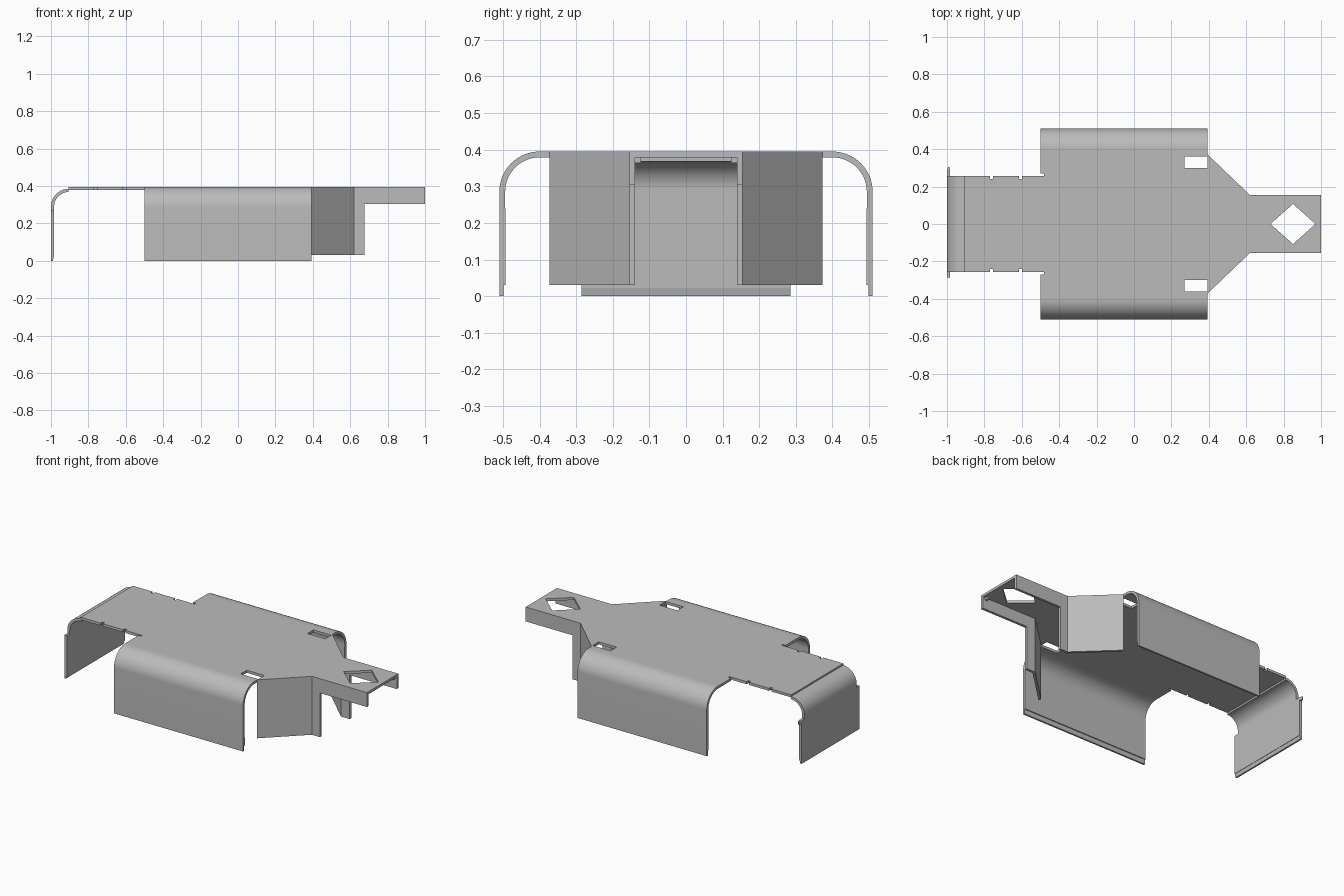
import bpy, bmesh, math
from mathutils import Vector

cube = bpy.data.objects.get("Cube")
if cube:
    bpy.data.objects.remove(cube, do_unlink=True)

metal = bpy.data.materials.new("grey_metal")
metal.use_nodes = True
GREY = (0.5, 0.5, 0.5, 1)
metal.diffuse_color = GREY
metal.node_tree.nodes["Principled BSDF"].inputs["Base Color"].default_value = GREY

TOP, UNDER = 0.395, 0.379      # sheet top and underside
AXES = {"x": lambda a, b, t: (t, a, b),
        "y": lambda a, b, t: (a, t, b),
        "z": lambda a, b, t: (a, b, t)}


def prism(name, loops, axis, lo, hi, smooth=False):
    """Extrude an outline (first loop) with optional holes along an axis."""
    bm = bmesh.new()
    place = AXES[axis]
    rings = [[bm.verts.new(place(a, b, lo)) for a, b in loop] for loop in loops]
    if len(rings) == 1:
        bm.faces.new(rings[0])
    else:
        edges = [bm.edges.new((r[i - 1], r[i])) for r in rings for i in range(len(r))]
        bmesh.ops.triangle_fill(bm, edges=edges, use_beauty=True)
    ext = bmesh.ops.extrude_face_region(bm, geom=bm.faces[:])
    step = Vector(place(0, 0, hi - lo))
    for v in ext["geom"]:
        if isinstance(v, bmesh.types.BMVert):
            v.co += step
    bmesh.ops.recalc_face_normals(bm, faces=bm.faces[:])
    mesh = bpy.data.meshes.new(name)
    bm.to_mesh(mesh)
    bm.free()
    mesh.materials.append(metal)
    obj = bpy.data.objects.new(name, mesh)
    bpy.context.collection.objects.link(obj)
    if smooth:
        bpy.ops.object.select_all(action="DESELECT")
        obj.select_set(True)
        bpy.context.view_layer.objects.active = obj
        bpy.ops.object.shade_smooth_by_angle(angle=math.radians(30))
    return obj


def arc(cx, cz, r, start, end, n=16):
    angles = [math.radians(start + (end - start) * i / n) for i in range(n + 1)]
    return [(cx + r * math.cos(a), cz + r * math.sin(a)) for a in angles]


def flip(points, s):
    return [(x, s * y) for x, y in points]


def rect(x0, x1, y0, y1):
    return [(x0, y0), (x1, y0), (x1, y1), (x0, y1)]


# Top plate: half outline from tail to nose, mirrored, with slots and a diamond
half = [(-0.907, 0.257)]
for x in (-0.77, -0.615):
    half += [(x, 0.257), (x, 0.24), (x + 0.016, 0.24), (x + 0.016, 0.257)]
half += [(-0.48, 0.257), (-0.48, 0.27), (-0.5, 0.27), (-0.5, 0.38),
         (0.392, 0.38), (0.392, 0.373), (0.62, 0.155), (1, 0.155)]
outline = half + flip(half[::-1], -1)
slot = rect(0.27, 0.393, 0.30, 0.36)
diamond = [(0.73, 0), (0.85, 0.107), (0.97, 0), (0.85, -0.107)]
prism("top_plate", [outline, slot, flip(slot, -1), diamond], "z", UNDER, TOP)

# Curved side panels with a thinner bottom lip
side = ([(0.38, TOP)] + arc(0.40, 0.285, 0.11, 90, 0)
        + [(0.51, 0), (0.499, 0), (0.499, 0.03), (0.493, 0.03)]
        + arc(0.40, 0.285, 0.094, 0, 90) + [(0.38, UNDER)])

# Slanted nose skirts with a straight return, and shallow nose rails
skirt = [(0.392, 0.373), (0.62, 0.155), (0.675, 0.155), (0.675, 0.139),
         (0.614, 0.139), (0.392, 0.351)]

for s, label in ((1, "back"), (-1, "front")):
    prism("side_panel_" + label, [[(s * y, z) for y, z in side]], "x", -0.5, 0.392, True)
    prism("nose_skirt_" + label, [flip(skirt, s)], "z", 0.03, UNDER)
    prism("nose_rail_" + label, [flip(rect(0.675, 1, 0.139, 0.155), s)], "z", 0.305, UNDER)
    prism("skirt_bridge_" + label, [flip(rect(0.97, 0.985, 0.123, 0.139), s)],
          "z", 0.363, UNDER)

# Tail bend hung slightly below the plate
bend = arc(-0.905, 0.29, 0.095, 90, 180) + [(-1, 0.27), (-0.983, 0.27)] \
    + arc(-0.905, 0.29, 0.078, 180, 90)
prism("tail_bend", [bend], "y", -0.257, 0.257, True)

# Tail panel with a thinner bottom lip
panel = [(-1, 0.27), (-1, 0), (-0.99, 0), (-0.985, 0.022), (-0.983, 0.022), (-0.983, 0.27)]
prism("tail_panel", [panel], "y", -0.286, 0.286)

# Small pointed tab on one upper corner of the tail panel
prism("tail_tab", [[(-1, 0.286), (-0.994, 0.305), (-0.988, 0.305), (-0.983, 0.286)]],
      "z", 0.25, 0.27)
